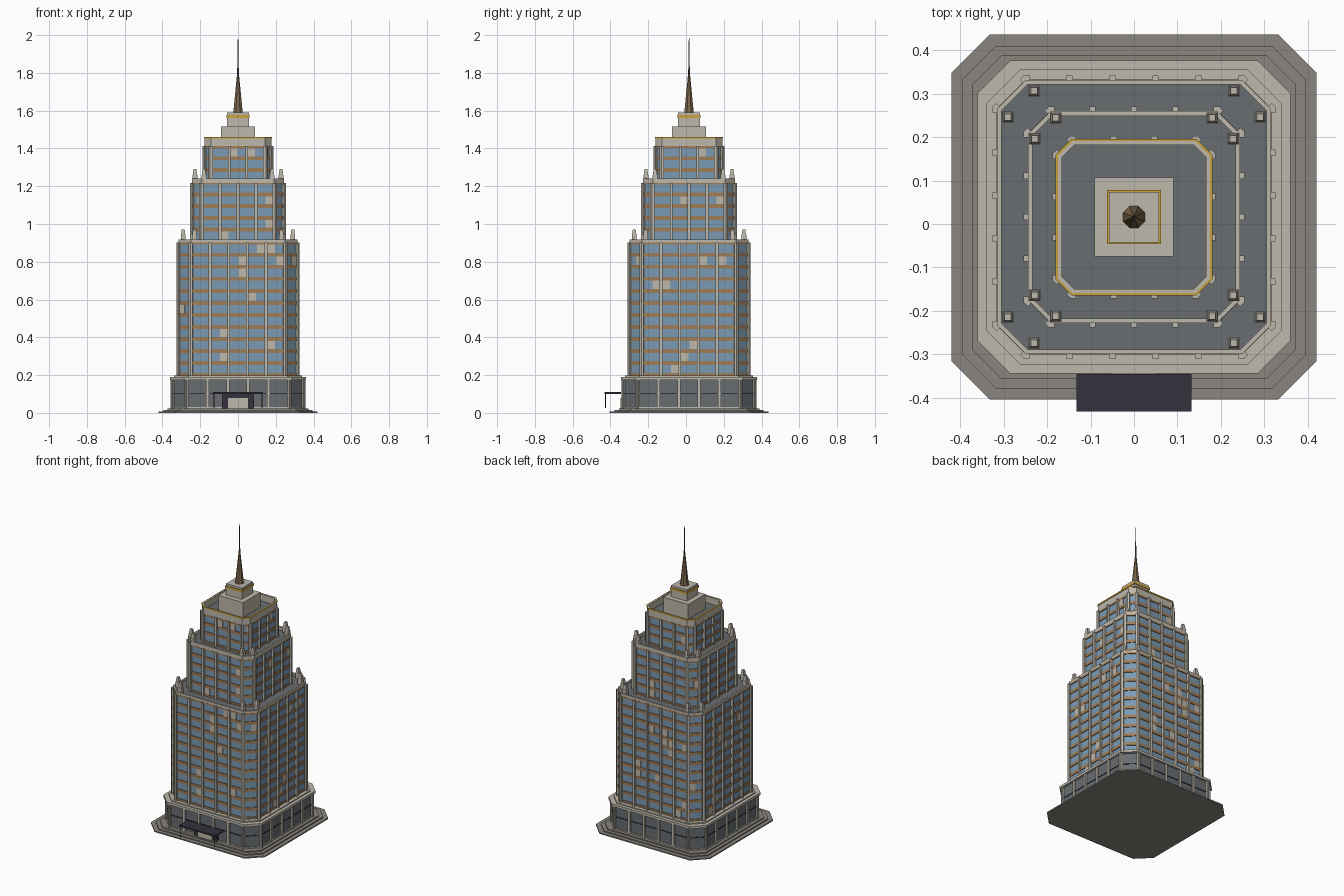
import bpy, bmesh, math, random
from mathutils import Vector

if "Cube" in bpy.data.objects:
    bpy.data.objects.remove(bpy.data.objects["Cube"])

random.seed(4)
CY = 0.016                      # tower axis in y (canopy shifts the centre)
T = math.tan(math.radians(22.5))


def material(name, rgb):
    m = bpy.data.materials.new(name)
    lin = [(c / 255 / 12.92) if c < 10 else ((c / 255 + 0.055) / 1.055) ** 2.4 for c in rgb]
    m.diffuse_color = (*lin, 1)
    m.use_nodes = True
    m.node_tree.nodes["Principled BSDF"].inputs["Base Color"].default_value = m.diffuse_color
    return m


STONE = material("pale_stone", (190, 184, 172))
STEP = material("grey_step_stone", (138, 133, 126))
SLATE = material("slate", (104, 109, 113))
GLASS = material("blue_glass", (122, 155, 180))
BRONZE = material("bronze_spandrel", (160, 125, 88))
GOLD = material("gold_trim", (204, 164, 60))
NAVY = material("dark_canopy", (52, 50, 60))
SPIRE = material("spire_bronze", (128, 106, 78))
MAST = material("mast_grey", (92, 88, 84))


def finish(name, bm, mat):
    bmesh.ops.recalc_face_normals(bm, faces=bm.faces)
    me = bpy.data.meshes.new(name)
    bm.to_mesh(me)
    bm.free()
    me.materials.append(mat)
    ob = bpy.data.objects.new(name, me)
    ob.location.y = CY
    bpy.context.collection.objects.link(ob)
    return ob


def octagon(h, s, d=0.0):
    """Chamfered square: half width h, half side length s, offset outward by d."""
    h, s = h + d, s + d * T
    return [(s, -h), (h, -s), (h, s), (s, h), (-s, h), (-h, s), (-h, -s), (-s, -h)]


def loop(bm, pts, z):
    return [bm.verts.new((x, y, z)) for x, y in pts]


def skin(bm, a, b):
    n = len(a)
    for i in range(n):
        bm.faces.new((a[i], a[(i + 1) % n], b[(i + 1) % n], b[i]))


def prism(bm, pts, z0, z1, top=None):
    a, b = loop(bm, pts, z0), loop(bm, top or pts, z1)
    skin(bm, a, b)
    bm.faces.new(a)
    bm.faces.new(b)


def ring(bm, outer, inner, z0, z1):
    l = [loop(bm, outer, z0), loop(bm, outer, z1), loop(bm, inner, z1), loop(bm, inner, z0)]
    for i in range(4):
        skin(bm, l[i], l[(i + 1) % 4])


def rect(x, y, w, d):
    return [(x - w, y - d), (x + w, y - d), (x + w, y + d), (x - w, y + d)]


def sides(h, s):
    """Normal, tangent, distance and half length of each of the eight walls, front first."""
    for k in range(8):
        a = math.radians(45 * k - 90)
        n = Vector((math.cos(a), math.sin(a)))
        t = Vector((-n.y, n.x))
        yield (k, n, t, h, s) if k % 2 == 0 else (k, n, t, (h + s) / 2 ** .5, (h - s) / 2 ** .5)


def plate(bm, n, t, dist, u, w, out, z0, z1):
    """Upright box on a wall, centred at u, half width w, standing proud by out."""
    a, b = n * (dist - 0.004), n * (dist + out)
    prism(bm, [a + t * (u - w), b + t * (u - w), b + t * (u + w), a + t * (u + w)], z0, z1)


def pilasters(name, h, s, bays, w, out, z0, z1):
    bm = bmesh.new()
    for k, n, t, dist, half in sides(h, s):
        nb = bays if k % 2 == 0 else 1
        for i in range(nb + 1):
            plate(bm, n, t, dist, half * (2 * i / nb - 1), w, out, z0, z1)
    finish(name, bm, STONE)


def solid(name, pts, z0, z1, mat, top=None):
    bm = bmesh.new()
    prism(bm, pts, z0, z1, top)
    return finish(name, bm, mat)


# entrance steps and podium
solid("lower_step", octagon(0.42, 0.332), 0, 0.008, STEP)
solid("middle_step", octagon(0.394, 0.318), 0.008, 0.015, STEP)
solid("upper_step", octagon(0.372, 0.305), 0.015, 0.022, STEP)
solid("podium_wall", octagon(0.345, 0.27), 0.02, 0.18, SLATE)
solid("podium_cornice", octagon(0.36, 0.285), 0.174, 0.19, STONE)
solid("podium_cap", octagon(0.339, 0.262), 0.19, 0.197, STONE)
pilasters("podium_pilasters", 0.345, 0.27, 5, 0.008, 0.01, 0.02, 0.176)
bm = bmesh.new()
ring(bm, octagon(0.345, 0.27, 0.003), octagon(0.34, 0.268), 0.1, 0.106)
finish("podium_transom", bm, NAVY)
bm = bmesh.new()
ring(bm, octagon(0.345, 0.27, 0.006), octagon(0.34, 0.268), 0.02, 0.03)
finish("podium_plinth", bm, STONE)

# entrance doors and canopy
solid("door_surround", rect(0, -0.35, 0.085, 0.008), 0.02, 0.104, NAVY)
solid("entrance_door", rect(0, -0.357, 0.052, 0.005), 0.02, 0.08, STONE)
solid("entrance_canopy", rect(0, -0.404, 0.132, 0.043), 0.101, 0.11, NAVY)
bm = bmesh.new()
for sx in (-1, 1):
    prism(bm, rect(sx * 0.127, -0.442, 0.002, 0.002), 0.025, 0.102)
finish("canopy_rods", bm, NAVY)

# tower tiers: half width, half side, bays, base, window start, floors, floor height, cap, top
TIERS = [
    ("lower", 0.311, 0.247, 5, 0.19, 0.20, 11, 0.0637, 0.9, 0.918),
    ("middle", 0.239, 0.190, 4, 0.895, 0.908, 5, 0.0622, 1.215, 1.242),
    ("upper", 0.172, 0.140, 3, 1.21, 1.224, 3, 0.0622, 1.41, 1.46),
]
# pale window panels: wall -> (slot, floor)
PALE = {
    "lower": {0: [(3, 1), (3, 3), (6, 6), (5, 8), (5, 9), (8, 2), (9, 9), (7, 10), (8, 10)],
              7: [(0, 5)], 1: [(1, 9)],
              2: [(1, 7), (2, 7), (6, 9), (8, 9), (5, 2), (4, 1), (3, 0)]},
    "middle": {0: [(7, 3), (7, 1), (2, 0)], 7: [(1, 3)], 1: [],
               2: [(3, 3), (7, 3)]},
    "upper": {0: [(2, 2), (4, 2)], 7: [], 1: [(1, 2)], 2: [(4, 2)]},
}
for name, h, s, bays, zb, zw, floors, fh, zc, zt in TIERS:
    solid(name + "_glass_wall", octagon(h, s), zb, zc, GLASS)
    bm = bmesh.new()
    for i in range(floors + 1):
        z = zw + i * fh
        ring(bm, octagon(h, s, 0.005), octagon(h, s, -0.004), z - 0.01, min(z + 0.01, zc + 0.002))
    finish(name + "_spandrels", bm, BRONZE)
    pilasters(name + "_pilasters", h, s, bays, 0.007, 0.015, zb, zc + 0.003)
    # pale panels
    bm = bmesh.new()
    for k, n, t, dist, half in sides(h, s):
        slots = 2 * (bays if k % 2 == 0 else 1)
        pick = PALE[name].get(k)
        if pick is None:
            pick = [(i, f) for i in range(slots) for f in range(floors) if random.random() < 0.06]
        w = half / slots
        for i, f in pick:
            zf = zw + f * fh
            plate(bm, n, t, dist, half * ((2 * i + 1) / slots - 1), w - 0.003, 0.004,
                  zf + 0.009, zf + fh - 0.009)
    finish(name + "_pale_panels", bm, STONE)
    # parapet and roof
    bm = bmesh.new()
    ring(bm, octagon(h, s, 0.0045), octagon(h, s, -0.006), zc, zt)
    finish(name + "_parapet", bm, STONE)
    solid(name + "_roof", octagon(h, s, -0.005), zc - 0.002, zc + 0.006, SLATE)

# gold line round the top parapet
bm = bmesh.new()
ring(bm, octagon(0.172, 0.14, 0.008), octagon(0.172, 0.14, 0.003), 1.452, 1.461)
finish("parapet_gold_trim", bm, GOLD)

# corner pinnacles
for name, a, b, z in (("lower", 0.29, 0.23, 0.9), ("middle", 0.228, 0.18, 1.218)):
    bm = bmesh.new()
    for sx in (-1, 1):
        for sy in (-1, 1):
            for x, y in ((a, b), (b, a)):
                x, y = x * sx, y * sy
                prism(bm, rect(x, y, 0.013, 0.013), z, z + 0.042)
                prism(bm, rect(x, y, 0.0115, 0.0115), z + 0.042, z + 0.072,
                      rect(x, y, 0.0075, 0.0075))
    finish(name + "_pinnacles", bm, STONE)

# crown and spire
solid("crown_base", rect(0, 0, 0.091, 0.091), 1.41, 1.515, STONE)
solid("crown_block", rect(0, 0, 0.058, 0.058), 1.515, 1.59, STONE)
solid("crown_gold_band", rect(0, 0, 0.062, 0.062), 1.562, 1.577, GOLD)


def eight(r):
    return [(r * math.cos(math.pi * (i + .5) / 4), r * math.sin(math.pi * (i + .5) / 4)) for i in range(8)]


solid("spire", eight(0.027), 1.59, 1.79, SPIRE, eight(0.006))
solid("spire_mast", eight(0.005), 1.79, 2.0, MAST, eight(0.001))
